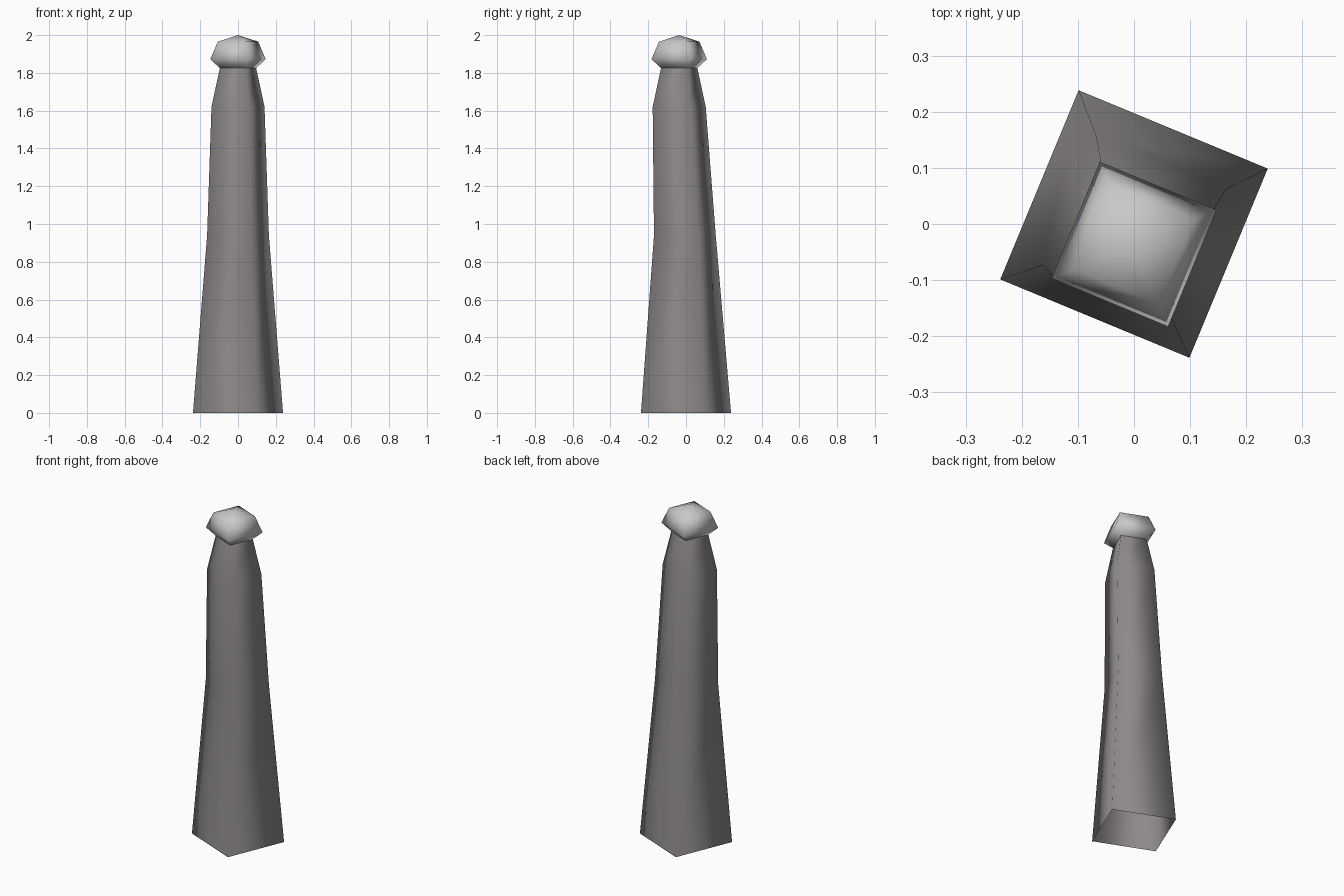
import bpy, bmesh, math

if "Cube" in bpy.data.objects:
    bpy.data.objects.remove(bpy.data.objects["Cube"])


def material(name, rgb):
    m = bpy.data.materials.new(name)
    m.diffuse_color = (*rgb, 1)
    m.use_nodes = True
    m.node_tree.nodes["Principled BSDF"].inputs["Base Color"].default_value = m.diffuse_color
    return m


def square_loft(name, rings, mat, apex=None):
    """Loft turned square rings given as (z, corner radius, y centre)."""
    bm = bmesh.new()
    loops = []
    for z, r, cy in rings:
        loops.append([bm.verts.new((r * math.cos(math.radians(22.5 + 90 * k)),
                                    cy + r * math.sin(math.radians(22.5 + 90 * k)), z))
                      for k in range(4)])
    for a, b in zip(loops, loops[1:]):
        for k in range(4):
            n = (k + 1) % 4
            bm.faces.new((a[k], a[n], b[n], b[k]))
    if apex:
        tip = bm.verts.new(apex)
        for k in range(4):
            bm.faces.new((loops[-1][k], loops[-1][(k + 1) % 4], tip))
    for f in bm.faces:
        f.smooth = True
    mesh = bpy.data.meshes.new(name)
    bm.to_mesh(mesh)
    bm.free()
    mesh.materials.append(mat)
    ob = bpy.data.objects.new(name, mesh)
    bpy.context.collection.objects.link(ob)
    return ob


stone = material("dark warm grey", (0.27, 0.25, 0.25))
pale = material("pale grey", (0.58, 0.58, 0.58))

# Tapering, slightly bent post, open underneath
square_loft("post", [(0, 0.258, 0), (0.94, 0.177, -0.006),
                     (1.62, 0.152, -0.036), (1.83, 0.103, -0.036)], stone)

# Faceted knob on top
square_loft("knob", [(1.825, 0.103, -0.036), (1.872, 0.159, -0.036),
                     (1.965, 0.116, -0.036)], pale, apex=(0, -0.036, 2.0))
